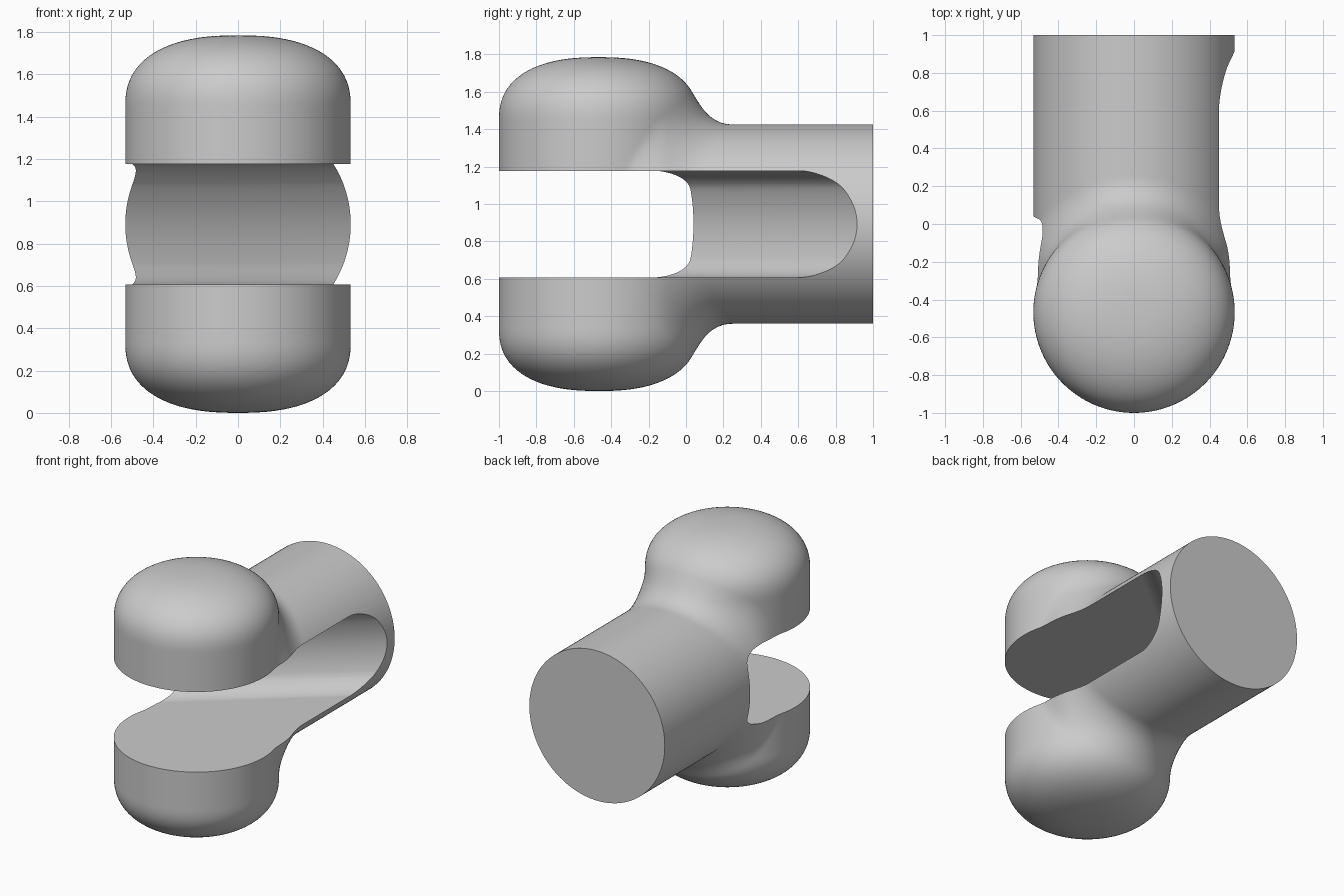
import bpy, bmesh, math
from mathutils import Vector

if "Cube" in bpy.data.objects:
    bpy.data.objects.remove(bpy.data.objects["Cube"])

R, ZC, HY = 0.533, 0.8925, -0.467   # common radius, mid height, head axis in y
SIDE, DOME, N = 0.557, 0.3355, 2.4   # straight half height, dome height, dome roundness
BLEND, HALF = 0.18, 0.285            # blend radius, half slot height


def mesh_object(name, bm):
    me = bpy.data.meshes.new(name)
    bmesh.ops.recalc_face_normals(bm, faces=bm.faces)
    bm.to_mesh(me)
    bm.free()
    ob = bpy.data.objects.new(name, me)
    bpy.context.collection.objects.link(ob)
    return ob


def apply(ob, kind, **settings):
    mod = ob.modifiers.new(kind, kind)
    for key, value in settings.items():
        setattr(mod, key, value)
    bpy.context.view_layer.objects.active = ob
    ob.select_set(True)
    bpy.ops.object.modifier_apply(modifier=mod.name)


def extrude_closed(bm, points, offset):
    face = bm.faces.new([bm.verts.new(p) for p in points])
    new = bmesh.ops.extrude_face_region(bm, geom=[face])["geom"]
    bmesh.ops.translate(bm, vec=offset, verts=[v for v in new if isinstance(v, bmesh.types.BMVert)])


# Distance to the domed head
def head_distance(p):
    r = math.hypot(p.x, p.y - HY)
    w = max(abs(p.z - ZC) - SIDE, 0)
    if w == 0:
        return r - R
    s = ((r / R) ** N + (w / DOME) ** N) ** (1 / N)
    g = math.hypot((r / R) ** (N - 1) / R, (w / DOME) ** (N - 1) / DOME) * s ** (1 - N)
    return (s - 1) / g


# Head and rod joined with a soft fillet behind the head axis
def body_distance(p):
    a = head_distance(p)
    b = max(math.hypot(p.x, p.z - ZC) - R, HY - p.y)
    t = min(max((p.y - HY) / 0.37, 0), 1)
    k = BLEND * t * t * (3 - 2 * t)
    return max(k, min(a, b)) - math.hypot(max(k - a, 0), max(k - b, 0))


# Rough body: lathed head outline and a rod, fused into an even mesh
bm = bmesh.new()
upper = []
for i in range(25):
    t = i / 24 * math.pi / 2
    upper.append((R * math.cos(t) ** (2 / N), SIDE + DOME * math.sin(t) ** (2 / N)))
upper[-1] = (0, SIDE + DOME)
outline = [(r, -h) for r, h in reversed(upper)] + upper
verts = [bm.verts.new((r, HY, ZC + h)) for r, h in outline]
edges = [bm.edges.new(pair) for pair in zip(verts, verts[1:])]
bmesh.ops.spin(bm, geom=verts + edges, cent=(0, HY, 0), axis=(0, 0, 1), angle=math.tau, steps=96)
bmesh.ops.remove_doubles(bm, verts=bm.verts, dist=0.0005)
ring = [(R * math.cos(math.tau * i / 96), HY, ZC + R * math.sin(math.tau * i / 96)) for i in range(96)]
extrude_closed(bm, ring, (0, 1.3 - HY, 0))
body = mesh_object("fork_joint", bm)
apply(body, 'REMESH', mode='VOXEL', voxel_size=0.02)

# Pull the surface onto the filleted shape
axes = [Vector((1, 0, 0)), Vector((0, 1, 0)), Vector((0, 0, 1))]
for v in body.data.vertices:
    if v.co.y > 1.15:
        continue
    p = v.co.copy()
    for _ in range(5):
        d = body_distance(p)
        if abs(d) < 0.0002:
            break
        g = Vector([(body_distance(p + e * 0.001) - d) / 0.001 for e in axes])
        p -= g * (d / max(g.length_squared, 0.3))
    v.co = p

# Slanted slot cutter: hollow back wall with rounded corners
start, end = Vector((-R, 0.04, ZC)), Vector((R, 0.915, ZC))
along = (end - start).normalized()
out = Vector((along.y, -along.x, 0))
corner = 0.1
profile = []
for i in range(49):
    t = -HALF * math.cos(math.pi * i / 48)
    c = max(abs(t) - (HALF - corner), 0)
    u = R - math.sqrt(R * R - t * t) + corner - math.sqrt(max(corner ** 2 - c * c, 0))
    profile.append((u, t))
profile += [(3, HALF), (3, -HALF)]
bm = bmesh.new()
extrude_closed(bm, [start - along * 2 + out * u + Vector((0, 0, t)) for u, t in profile], along * 5)
slot = mesh_object("slot_cutter", bm)

# Flat end cutter
bm = bmesh.new()
bmesh.ops.create_cube(bm, size=2)
bmesh.ops.translate(bm, vec=(0, 2, ZC), verts=bm.verts)
end_cut = mesh_object("end_cutter", bm)

for cutter in (end_cut, slot):
    cutter.hide_render = True
    apply(body, 'BOOLEAN', operation='DIFFERENCE', solver='EXACT', object=cutter)
    bpy.data.objects.remove(cutter)

bpy.ops.object.select_all(action='DESELECT')
body.select_set(True)
bpy.context.view_layer.objects.active = body
bpy.ops.object.shade_smooth_by_angle(angle=math.radians(35))
